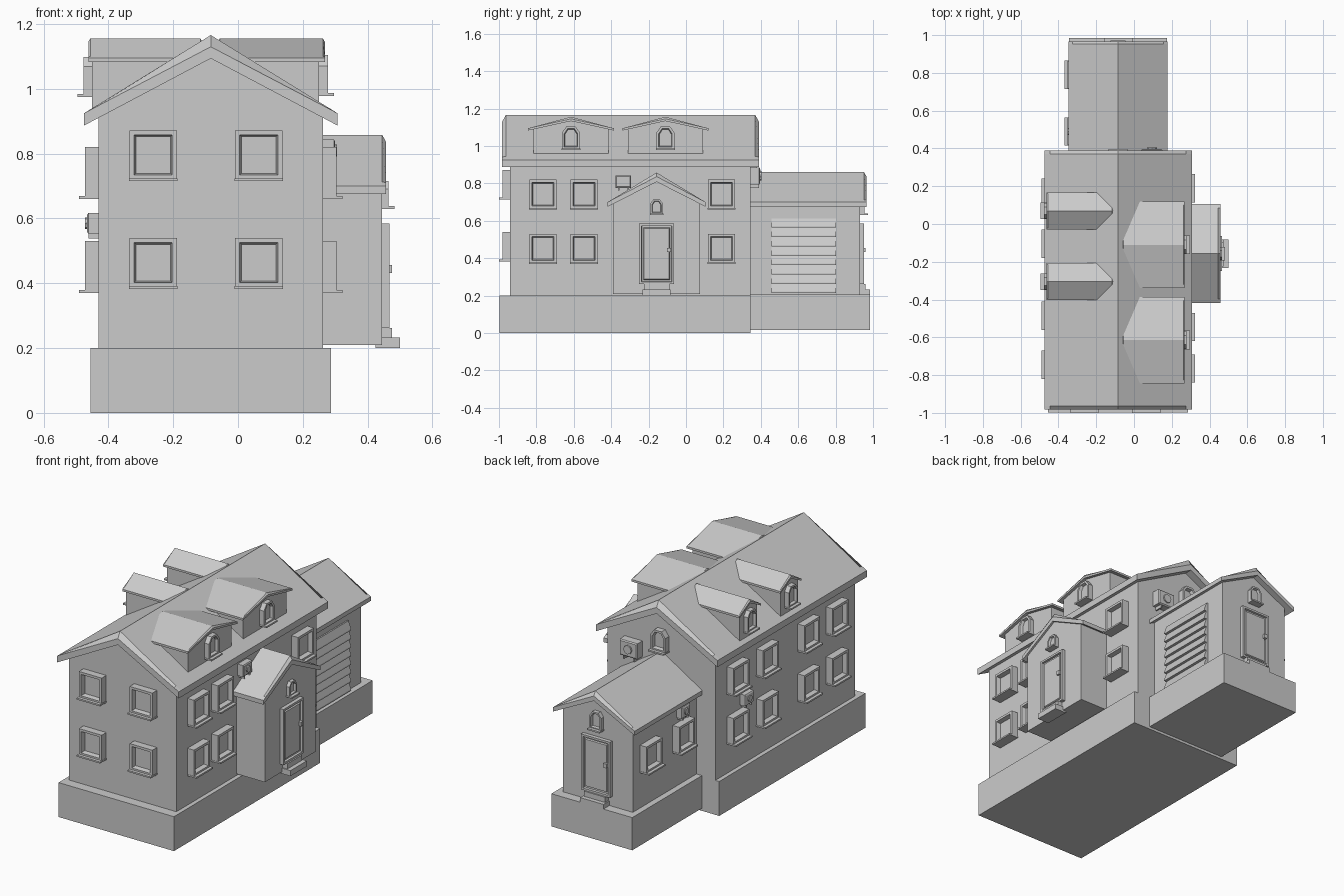
import bpy, bmesh
from math import radians, cos, sin, pi
from mathutils import Matrix

if "Cube" in bpy.data.objects:
    bpy.data.objects.remove(bpy.data.objects["Cube"])

FRONT, RIGHT, BACK, LEFT = 0, 90, 180, -90


def loft(name, loops, side, c=(0, 0)):
    """Skin loops of (u, d, z): u across the facade, d outward from it."""
    M = Matrix.Translation((c[0], c[1], 0)) @ Matrix.Rotation(radians(side), 4, 'Z')
    bm = bmesh.new()
    rings = [[bm.verts.new((u, -d, z)) for u, d, z in lp] for lp in loops]
    n = len(rings[0])
    for a, b in zip(rings, rings[1:]):
        for i in range(n):
            bm.faces.new((a[i], a[(i + 1) % n], b[(i + 1) % n], b[i]))
    bm.faces.new(rings[0][::-1])
    bm.faces.new(rings[-1])
    bm.transform(M)
    bmesh.ops.recalc_face_normals(bm, faces=bm.faces)
    me = bpy.data.meshes.new(name)
    bm.to_mesh(me)
    bm.free()
    ob = bpy.data.objects.new(name, me)
    bpy.context.collection.objects.link(ob)
    return ob


def at(pts, d):
    return [(u, d, z) for u, z in pts]


def rect(u0, u1, z0, z1):
    return [(u0, z0), (u1, z0), (u1, z1), (u0, z1)]


def inset(pts, t):
    us, zs = [p[0] for p in pts], [p[1] for p in pts]
    cu, cz = (min(us) + max(us)) / 2, (min(zs) + max(zs)) / 2
    fu, fz = 1 - 2 * t / (max(us) - min(us)), 1 - 2 * t / (max(zs) - min(zs))
    return [(cu + (u - cu) * fu, cz + (z - cz) * fz) for u, z in pts]


def prism(name, pts, d0, d1, side, c=(0, 0)):
    return loft(name, [at(pts, d0), at(pts, d1)], side, c)


def walls(name, hw, z0, ze, za, d0, d1, side, c):
    prism(name, [(-hw, z0), (hw, z0), (hw, ze), (0, za), (-hw, ze)], d0, d1, side, c)


def roof(name, hw, z0, z1, zr, th, d0, d1, side, c, ch=0.02):
    """Chevron roof with chamfered gable ends; th is the ridge thickness at the gable."""
    def sec(d, top):
        k = 0.92
        zm = z1 + (top - z1) * (1 - k)
        return at([(-hw, z0), (0, zr - ch * 1.8 - th), (hw, z0), (hw, z1),
                   (hw * k, zm), (0, top), (-hw * k, zm), (-hw, z1)], d)
    low = zr - ch * 1.8
    loft(name, [sec(d0, low), sec(d0 + ch, zr), sec(d1 - ch, zr), sec(d1, low)], side, c)


def window(u, z0, z1, hw, d, side, c=(0, 0), depth=0.042, border=0.014, arched=False):
    pts = rect(u - hw, u + hw, z0, z1)
    if arched:
        pts = [(u - hw, z0), (u + hw, z0), (u + hw, z1 - hw * .7),
               (u + hw * .5, z1), (u - hw * .5, z1), (u - hw, z1 - hw * .7)]
    inn = inset(pts, border)
    loft("window", [at(pts, d - .01), at(pts, d + depth), at(inn, d + depth),
                    at(inset(pts, border * 1.4), d + depth * .4)], side, c)
    prism("window_sill", rect(u - hw - .002, u + hw + .002, z0 - .005, z0 + .004),
          d - .01, d + depth + .018, side, c)


def door(d, side, c):
    pts = rect(-.093, .093, .262, .585)
    loft("door", [at(pts, d - .01), at(pts, d + .022), at(inset(pts, .012), d + .022),
                  at(inset(pts, .014), d + .01), at(inset(pts, .022), d + .01),
                  at(inset(pts, .026), d + .017)], side, c)
    prism("door_knob", rect(.056, .076, .432, .456), d, d + .03, side, c)
    prism("door_step", rect(-.075, .075, .2, .232), d - .02, d + .055, side, c)
    prism("door_step", rect(-.068, .068, .232, .262), d - .02, d + .03, side, c)


def fan_unit(u, z, s, d, side, c=(0, 0)):
    pts = rect(u - s, u + s, z - s * .8, z + s * .8)
    loft("fan_unit", [at(pts, d - .01), at(pts, d + s * .8), at(inset(pts, .006), d + s * .9)], side, c)
    circ = [(u + s * .45 * cos(i * pi / 4), z + s * .45 * sin(i * pi / 4)) for i in range(8)]
    prism("fan_grille", circ, d, d + s * 1.05, side, c)
    for k in (-1, 1):
        prism("fan_bracket", rect(u + k * s * .6 - .004, u + k * s * .6 + .004, z - s * 1.15, z - s * .7),
              d - .01, d + s * .8, side, c)


X = -0.084   # shared ridge line of house and garage
MID = (X, 0)

# Foundations
prism("house_foundation", rect(-.371, .371, 0, .2), -.345, .998, FRONT, MID)
prism("garage_foundation", rect(-.26, .26, .015, .205), .34, .985, BACK, MID)

# House body and roof
walls("house_walls", .346, .19, .913, 1.11, -.345, .94, FRONT, MID)
roof("house_roof", .391, .887, .925, 1.166, .036, -.39, .983, FRONT, MID)

# Garage body and roof
walls("garage_walls", .225, .2, .70, .825, .33, .93, BACK, MID)
roof("garage_roof", .262, .675, .70, .86, .028, .33, .966, BACK, MID, .014)

# Entrance porch
PORCH = (0, -.157)
walls("porch_walls", .232, .21, .70, .825, .2, .445, RIGHT, PORCH)
roof("porch_roof", .262, .675, .70, .858, .028, .2, .457, RIGHT, PORCH, .012)

# Dormers: wide pair on the right, narrow pair on the left
for y in (-.615, -.11):
    c = (0, y)
    walls("wide_dormer_walls", .2, .92, 1.092, 1.14, 0, .25, RIGHT, c)
    roof("wide_dormer_roof", .229, 1.083, 1.095, 1.156, .012, -.062, .268, RIGHT, c, .006)
    window(0, .983, 1.105, .048, .25, RIGHT, c, .028, .012, True)
for y in (.07, -.305):
    c = (0, y)
    walls("narrow_dormer_walls", .08, .92, 1.09, 1.14, .2, .45, LEFT, c)
    roof("narrow_dormer_roof", .098, 1.083, 1.095, 1.156, .012, .11, .462, LEFT, c, .006)
    window(0, .98, 1.098, .042, .45, LEFT, c, .027, .011, True)

# House windows in two storeys
for x in (-.262, .064):
    for z in (.388, .72):
        window(x, z, z + .152, .073, .94, FRONT)
for z in (.375, .665):
    for y in (-.765, -.545, .19):
        window(y, z, z + .155, .073, .262, RIGHT)
    for y in (.165, -.105, -.485, -.745):
        window(-y, z, z + .155, .073, .43, LEFT)

# Garage side windows
for y in (.79, .49):
    window(-y, .415, .57, .073, -X + .225, LEFT)

# Small arched windows in the gables
window(0, .635, .715, .034, .445, RIGHT, PORCH, .02, .009, True)
window(0, .635, .735, .038, .93, BACK, MID, .024, .009, True)
window(0, .87, .99, .048, .345, BACK, MID, .035, .012, True)

# Entrance doors with steps
door(.445, RIGHT, PORCH)
door(.93, BACK, MID)

# Garage door of overlapping slats
g = X + .225
prism("garage_door_panel", rect(.455, .805, .21, .615), g - .01, g + .008, RIGHT)
for i in range(8):
    z = .213 + i * .05
    loft("garage_door_slat", [[(u, g, z), (u, g + .024, z), (u, g + .024, z + .008),
                               (u, g + .008, z + .05), (u, g, z + .05)] for u in (.457, .803)], RIGHT)

# Wall-mounted fan units
fan_unit(-.335, .81, .042, .262, RIGHT)
fan_unit(-.08, .585, .04, .43, LEFT)
fan_unit(-.49, .635, .04, -X + .225, LEFT)
fan_unit(-.095, .84, .057, .345, BACK)
